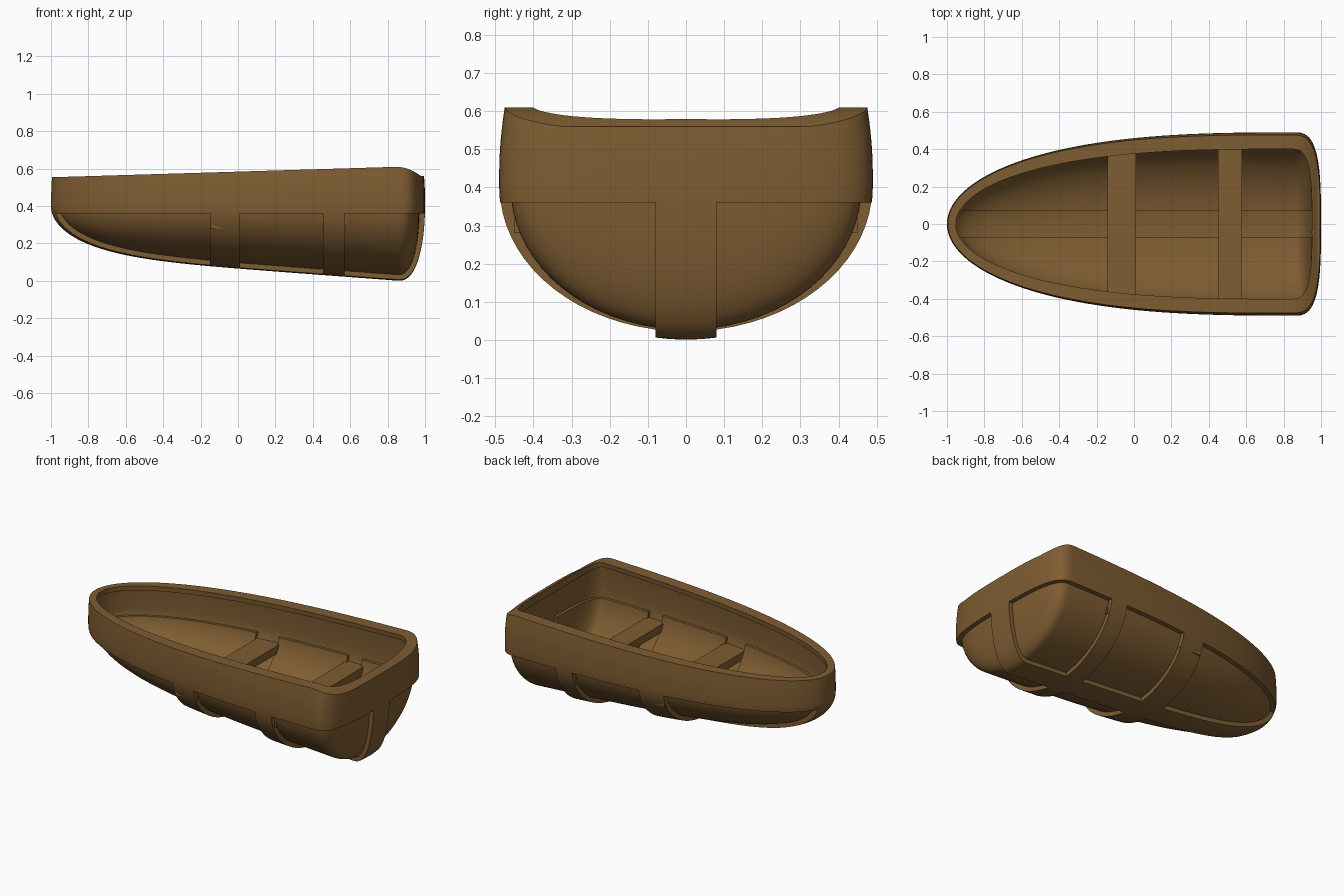
import bpy, bmesh, math

if "Cube" in bpy.data.objects:
    bpy.data.objects.remove(bpy.data.objects["Cube"])

wood = bpy.data.materials.new("brown_wood")
wood.diffuse_color = (0.21, 0.109, 0.032, 1)
wood.use_nodes = True
wood.node_tree.nodes["Principled BSDF"].inputs["Base Color"].default_value = wood.diffuse_color


def finish(bm, name):
    bmesh.ops.recalc_face_normals(bm, faces=bm.faces)
    me = bpy.data.meshes.new(name)
    bm.to_mesh(me)
    bm.free()
    me.materials.append(wood)
    ob = bpy.data.objects.new(name, me)
    bpy.context.collection.objects.link(ob)
    return ob


def section(t, stern, dx, dy, dz, lift):
    """Closed hull cross-section; dx, dy, dz are inward offsets, lift raises the top."""
    if stern:
        x = 0.85 + t * (0.15 - dx)
        w = (0.49 - dy) * (1 - t ** 3.2) ** (1 / 3.2)
        round_end = (1 - t ** 2.5) ** 0.5
        dip = 0.054 * min(t / 0.9, 1) ** 2
    else:
        x = 0.85 - t * (1.85 - dx)
        w = (0.49 - dy) * (1 - t ** 2.7) ** 0.5
        round_end = (1 - t ** 7) ** 0.5
        dip = 0
    depth = (0.335 + 0.075 * x - dz) * round_end
    top = 0.584 + 0.03 * x - dip + lift
    wall = []
    for i in range(7):
        z = top + (0.40 - top) * i / 7
        k = min(max((z - 0.43) / 0.18, 0), 1.1) ** 2   # slight tumblehome
        wall.append((x * (1 - 0.010 * k), w * (1 - 0.03 * k), z))
    n = 36
    belly = []
    for i in range(n + 1):
        a = math.pi * i / n
        belly.append((x, w * math.cos(a), 0.40 - depth * math.sin(a)))
    return wall + belly + [(x, -y, z) for x, y, z in reversed(wall)]


def hull_solid(name, dx, dy, dz, lift=0.0):
    stations = []
    for i in range(44, 0, -1):
        stations.append((math.sin(math.pi / 2 * i / 44) * 0.9995, False))
    for i in range(0, 19):
        stations.append((math.sin(math.pi / 2 * i / 18) * 0.9995, True))
    bm = bmesh.new()
    rings = [[bm.verts.new(p) for p in section(t, s, dx, dy, dz, lift)]
             for t, s in stations]
    for a, b in zip(rings, rings[1:]):
        for i in range(len(a)):
            j = (i + 1) % len(a)
            bm.faces.new((a[i], a[j], b[j], b[i]))
    bm.faces.new(rings[0])
    bm.faces.new(rings[-1])
    return finish(bm, name)


def add_box(bm, lo, hi):
    v = bmesh.ops.create_cube(bm, size=1)["verts"]
    for p in v:
        p.co = [lo[i] + (hi[i] - lo[i]) * (p.co[i] + 0.5) for i in range(3)]


def panel_boxes(grow):
    """Six openings between the ribs, keel and upper band."""
    bm = bmesh.new()
    for x0, x1 in ((-1.2, -0.15), (0.01, 0.455), (0.57, 1.2)):
        for s in (-1, 1):
            ys = sorted((s * (0.08 - grow), s * 0.8))
            add_box(bm, (x0 - grow, ys[0], -0.3), (x1 + grow, ys[1], 0.36 + grow))
    return finish(bm, "panel_cutter")


def cut(ob, cutter, op="DIFFERENCE"):
    m = ob.modifiers.new("cut", "BOOLEAN")
    m.operation, m.object, m.solver = op, cutter, "EXACT"
    bpy.context.view_layer.objects.active = ob
    bpy.ops.object.modifier_apply(modifier=m.name)
    bpy.data.objects.remove(cutter)


def smooth(ob):
    bpy.ops.object.select_all(action="DESELECT")
    ob.select_set(True)
    bpy.context.view_layer.objects.active = ob
    bpy.ops.object.shade_smooth_by_angle(angle=math.radians(32))


# Outer frame: upper band with inward gunwale, ribs and keel
frame = hull_solid("hull_frame", 0, 0, 0)
cut(frame, hull_solid("cavity", 0.032, 0.04, 0.04, -0.03))
cut(frame, hull_solid("rim_opening", 0.042, 0.078, 0.07, 0.2))
cut(frame, panel_boxes(0.0))
smooth(frame)

# Recessed planking between the ribs
panels = hull_solid("hull_panels", 0.028, 0.03, 0.026)
cut(panels, hull_solid("cavity", 0.05, 0.058, 0.055, 0.2))
cut(panels, panel_boxes(0.008), "INTERSECT")
smooth(panels)

# Two bench seats across the boat
for name, x0, x1, half in (("middle_seat", -0.142, 0.012, 0.42),
                           ("rear_seat", 0.45, 0.578, 0.45)):
    bm = bmesh.new()
    add_box(bm, (x0, -half, 0.28), (x1, half, 0.33))
    finish(bm, name)
